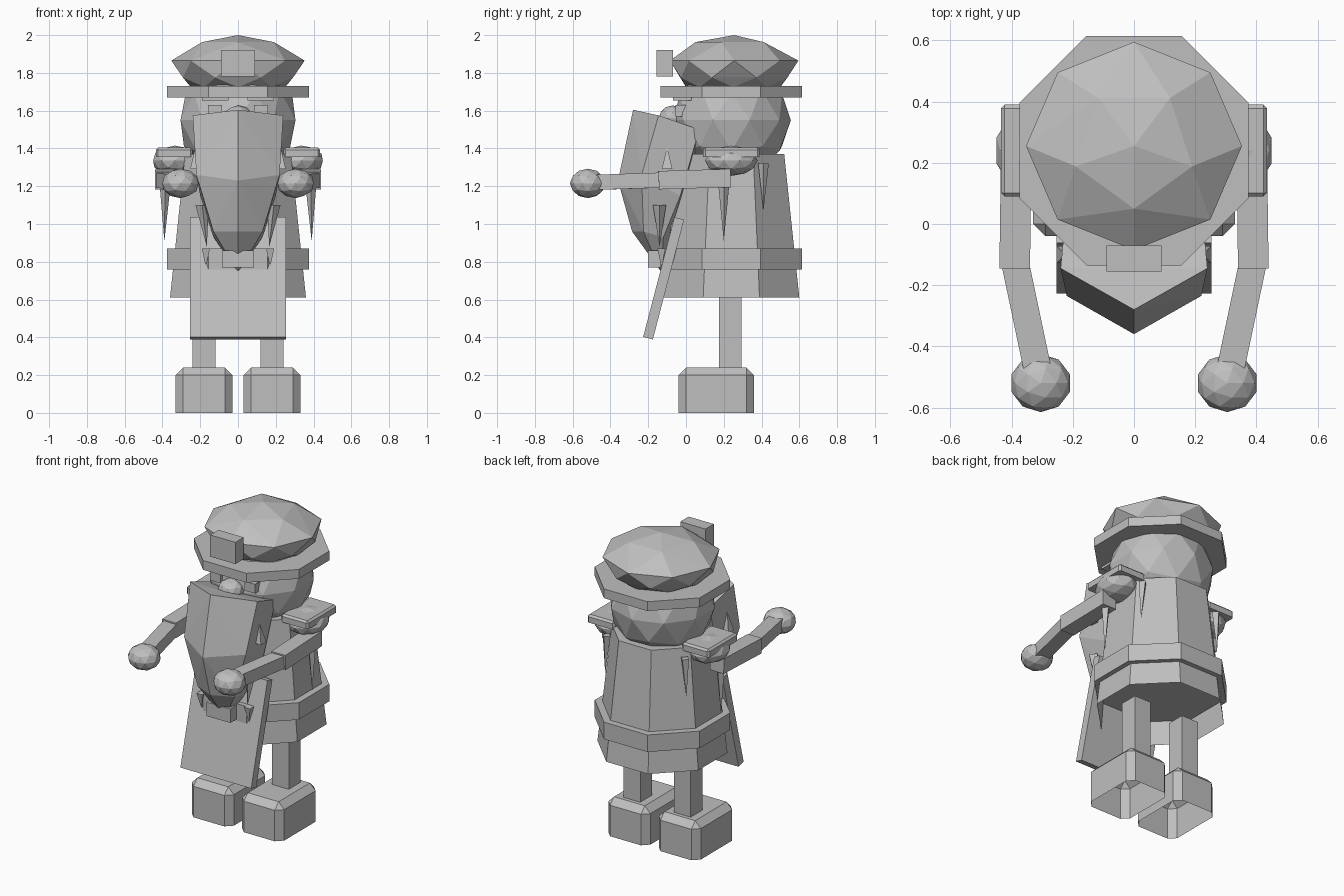
import bpy, bmesh, math
from mathutils import Vector, Matrix

if "Cube" in bpy.data.objects:
    bpy.data.objects.remove(bpy.data.objects["Cube"])

grey = bpy.data.materials.new("plain grey")
grey.diffuse_color = (0.52, 0.52, 0.52, 1)
grey.use_nodes = True
grey.node_tree.nodes["Principled BSDF"].inputs["Base Color"].default_value = grey.diffuse_color
CY = 0.24  # y of the body axis


def finish(bm, name, open_bottom=False):
    bmesh.ops.recalc_face_normals(bm, faces=bm.faces[:])
    if open_bottom:
        bm.normal_update()
        low = [f for f in bm.faces if f.normal.z < -0.9]
        bmesh.ops.delete(bm, geom=low, context='FACES_ONLY')
    me = bpy.data.meshes.new(name)
    bm.to_mesh(me)
    bm.free()
    me.materials.append(grey)
    ob = bpy.data.objects.new(name, me)
    bpy.context.collection.objects.link(ob)
    return ob


def box(name, x, y, z, bevel=0, tilt=0, open_bottom=False):
    """Box from (min, max) ranges; bevel skips the bottom edges; tilt turns about x."""
    c = Vector(((x[0] + x[1]) / 2, (y[0] + y[1]) / 2, (z[0] + z[1]) / 2))
    bm = bmesh.new()
    bmesh.ops.create_cube(bm, size=1)
    bmesh.ops.scale(bm, vec=(x[1] - x[0], y[1] - y[0], z[1] - z[0]), verts=bm.verts)
    if bevel:
        es = [e for e in bm.edges if max(v.co.z for v in e.verts) > 0]
        bmesh.ops.bevel(bm, geom=es, offset=bevel, segments=1, affect='EDGES')
    bm.transform(Matrix.Translation(c) @ Matrix.Rotation(tilt, 4, 'X'))
    return finish(bm, name, open_bottom)


def beam(name, a, b, w, h):
    """Square bar running from a to b."""
    a, b = Vector(a), Vector(b)
    d = b - a
    bm = bmesh.new()
    bmesh.ops.create_cube(bm, size=1)
    side = d.cross(Vector((0, 0, 1))).normalized()
    up = side.cross(d).normalized()
    m = Matrix((side * w, d, up * h)).transposed().to_4x4()
    bm.transform(Matrix.Translation((a + b) / 2) @ m)
    return finish(bm, name)


def ball(name, c, r, sub=2):
    bm = bmesh.new()
    bmesh.ops.create_icosphere(bm, subdivisions=sub, radius=1)
    bm.transform(Matrix.Translation(c) @ Matrix.Diagonal((*r, 1)))
    return finish(bm, name)


def frustum(name, c, z, r, sides, open_bottom=False):
    """Upright prism or cone between two heights; r holds the bottom and top radius."""
    bm = bmesh.new()
    bmesh.ops.create_cone(bm, cap_ends=True, segments=sides, radius1=r[0],
                          radius2=r[1], depth=z[1] - z[0])
    bm.transform(Matrix.Translation((c[0], c[1], (z[0] + z[1]) / 2))
                 @ Matrix.Rotation(math.pi / sides, 4, 'Z'))
    return finish(bm, name, open_bottom)


def hull(name, pts):
    bm = bmesh.new()
    for p in pts:
        bm.verts.new(p)
    res = bmesh.ops.convex_hull(bm, input=bm.verts[:])
    junk = {g for g in res["geom_interior"] if isinstance(g, bmesh.types.BMVert)}
    bmesh.ops.delete(bm, geom=list(junk), context='VERTS')
    return finish(bm, name)


def ring(n, rx, ry, cy, z, turn=0, cx=0):
    t = math.radians(turn)
    return [(cx + rx * math.cos(t + i * math.tau / n),
             cy + ry * math.sin(t + i * math.tau / n), z) for i in range(n)]


K = 1 / math.cos(math.pi / 8)  # flat distance to corner radius of an octagon

# Body, belt and head
frustum("tunic", (0, CY), (0.61, 1.37), (0.36 * K, 0.28 * K), 8, open_bottom=True)
frustum("belt", (0, CY), (0.76, 0.87), (0.375 * K, 0.375 * K), 8)
box("belt_buckle", (-0.085, 0.085), (-0.2, -0.13), (0.77, 0.86))
ball("head", (0, CY, 1.55), (0.32, 0.315, 0.31))
box("apron", (-0.253, 0.253), (-0.145, -0.092), (0.385, 1.04), tilt=math.radians(-14.6))

# Hat with brim and front plate
frustum("hat_brim", (0, CY), (1.67, 1.73), (0.375 * K, 0.375 * K), 8)
hull("hat_crown", [(0, 0.255, 2.0)] + ring(5, 0.2, 0.2, 0.25, 1.963, -90)
     + ring(8, 0.353, 0.34, 0.255, 1.865) + ring(8, 0.315, 0.305, 0.255, 1.775, 22.5)
     + ring(8, 0.25, 0.25, 0.25, 1.725))
box("hat_plate", (-0.09, 0.09), (-0.155, -0.07), (1.78, 1.92))

# Face
ball("nose", (0, -0.07, 1.56), (0.08, 0.075, 0.068), 2)

# Beard: keeled front, tapering to a point
half = [(0.24, -0.145, 1.575), (0.22, 0.07, 1.5), (0.2, -0.235, 1.2), (0.22, -0.235, 1.26),
        (0.2, -0.03, 1.15), (0.13, -0.225, 0.96), (0.13, -0.12, 0.93)]
hull("beard", half + [(-x, y, z) for x, y, z in half]
     + [(0, -0.28, 1.605), (0, 0.07, 1.5), (0, -0.36, 1.23), (0, 0.0, 1.12),
        (0, -0.285, 0.96), (0, -0.13, 0.745)])

# Paired parts
for s, side in ((1, "left"), (-1, "right")):
    def span(a, b):
        return tuple(sorted((s * a, s * b)))
    box(side + "_leg", span(0.12, 0.24), (0.175, 0.295), (0.22, 0.62))
    box(side + "_boot", span(0.03, 0.33), (-0.04, 0.36), (0, 0.24), bevel=0.04,
        open_bottom=True)
    box(side + "_eye", span(0.085, 0.16), (-0.055, 0.05), (1.57, 1.63))
    box(side + "_eyebrow", span(0.05, 0.19), (-0.07, 0.03), (1.655, 1.68))
    # Shoulder, arm and hand
    ball(side + "_shoulder", (s * 0.335, CY, 1.335), (0.12, 0.14, 0.08))
    box(side + "_shoulder_pad", span(0.24, 0.435), (0.09, 0.39), (1.355, 1.405), bevel=0.012)
    beam(side + "_upper_arm", (s * 0.385, 0.235, 1.243), (s * 0.39, -0.145, 1.232), 0.1, 0.097)
    beam(side + "_forearm", (s * 0.388, -0.13, 1.232), (s * 0.31, -0.5, 1.22), 0.09, 0.08)
    ball(side + "_hand", (s * 0.305, -0.52, 1.215), (0.1, 0.095, 0.078))
    # Hanging tassels: base x, tip x, y, base z, tip z, radius
    for i, (x0, x1, y, z0, z1, r) in enumerate(((0.385, 0.39, 0.2, 1.27, 0.91, 0.035),
                                                (0.28, 0.29, 0.41, 1.32, 1.07, 0.028),
                                                (0.19, 0.165, -0.14, 1.1, 0.88, 0.035))):
        hull(f"{side}_tassel_{i + 1}",
             ring(4, r, r, y, z0, cx=s * x0) + [(s * x1, y, z1)])
    # Small tufts beside the beard and buckle
    frustum(side + "_beard_tuft", (s * 0.225, -0.1), (1.29, 1.41), (0.04, 0), 4)
    frustum(side + "_belt_tuft", (s * 0.17, -0.13), (0.77, 0.87), (0, 0.03), 4)
